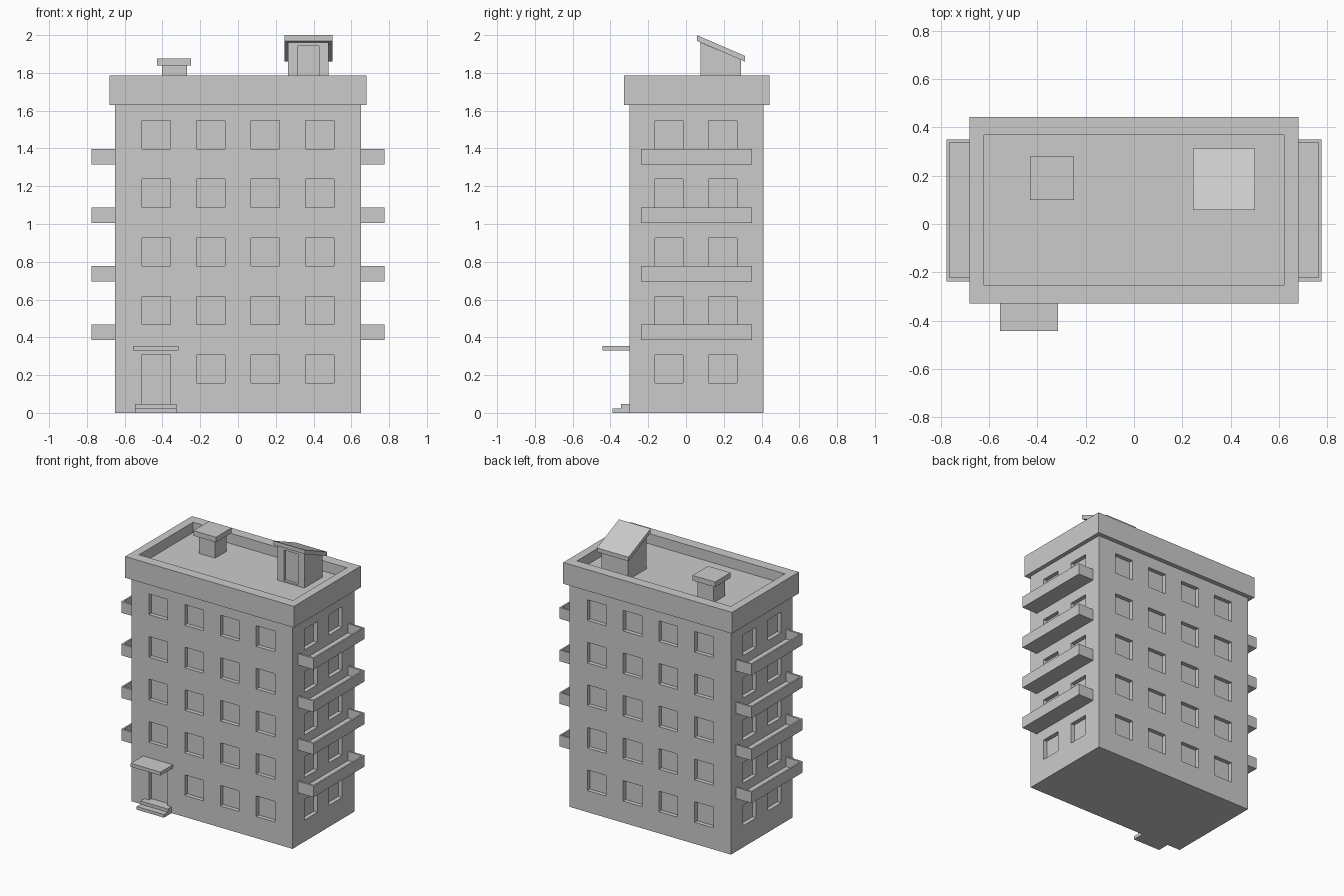
import bpy
import bmesh
from mathutils import Vector

cube = bpy.data.objects.get("Cube")
if cube:
    bpy.data.objects.remove(cube, do_unlink=True)

grey = bpy.data.materials.new("plain_grey")
grey.use_nodes = True
grey.diffuse_color = (0.6, 0.6, 0.6, 1)
grey.node_tree.nodes["Principled BSDF"].inputs["Base Color"].default_value = (0.6, 0.6, 0.6, 1)


def finish(name, bm):
    bmesh.ops.recalc_face_normals(bm, faces=bm.faces)
    mesh = bpy.data.meshes.new(name)
    bm.to_mesh(mesh)
    bm.free()
    mesh.materials.append(grey)
    obj = bpy.data.objects.new(name, mesh)
    bpy.context.collection.objects.link(obj)
    return obj


def boxes(name, ranges):
    """One mesh of boxes, each given as its (x, y, z) ranges."""
    bm = bmesh.new()
    for spans in ranges:
        for v in bmesh.ops.create_cube(bm, size=1)["verts"]:
            v.co = Vector([a + (c + 0.5) * (b - a) for c, (a, b) in zip(v.co, spans)])
    return finish(name, bm)


def side_profile(name, x0, x1, points):
    """Extrude a (y, z) outline from x0 to x1."""
    bm = bmesh.new()
    face = bm.faces.new([bm.verts.new((x0, y, z)) for y, z in points])
    new = bmesh.ops.extrude_face_region(bm, geom=[face])["geom"]
    bmesh.ops.translate(bm, vec=(x1 - x0, 0, 0),
                        verts=[g for g in new if isinstance(g, bmesh.types.BMVert)])
    return finish(name, bm)


def cut(obj, ranges):
    """Subtract boxes from an object and apply the result."""
    cutter = boxes("cutter", ranges)
    cutter.hide_render = True
    mod = obj.modifiers.new("recesses", "BOOLEAN")
    mod.operation = "DIFFERENCE"
    mod.solver = "EXACT"
    mod.object = cutter
    bpy.context.view_layer.objects.active = obj
    bpy.ops.object.modifier_apply(modifier=mod.name)
    bpy.data.objects.remove(cutter, do_unlink=True)


# Main block dimensions
W, FRONT, BACK, EAVES = 0.65, -0.30, 0.41, 1.63
STOREY, SILL, SIZE, DEPTH = 0.31, 0.157, 0.15, 0.03
ROOF, TOP = 1.71, 1.785
door_x = (-0.508, -0.358)

# Walls with recessed windows and entrance
walls = boxes("walls", [((-W, W), (FRONT, BACK), (0, EAVES))])
front_cut = (FRONT - 0.1, FRONT + DEPTH)
back_cut = (BACK - DEPTH, BACK + 0.1)
openings = [(door_x, front_cut, (0.045, 0.31))]
for floor in range(5):
    z = (SILL + floor * STOREY, SILL + floor * STOREY + SIZE)
    for col in range(4):
        xc = (col - 1.5) * 0.288
        x = (xc - SIZE / 2, xc + SIZE / 2)
        openings.append((x, back_cut, z))
        if floor or col:
            openings.append((x, front_cut, z))
    for y0 in (-0.165, 0.12):
        y = (y0, y0 + SIZE)
        openings.append(((W - DEPTH, W + 0.1), y, z))
        openings.append(((-W - 0.1, -W + DEPTH), y, z))
cut(walls, openings)

# Parapet with sunken flat roof
parapet = boxes("parapet_roof", [((-0.68, 0.68), (-0.328, 0.442), (EAVES, TOP))])
cut(parapet, [((-0.62, 0.62), (-0.253, 0.368), (ROOF, TOP + 0.1))])

# Balconies on both sides of the upper storeys
for floor in range(4):
    z = 0.385 + floor * STOREY
    for side, s in (("left", 1), ("right", -1)):
        x = sorted((s * W, s * 0.775))
        inner = sorted((s * (W - 0.05), s * 0.763))
        balcony = boxes(f"balcony_{side}_{floor + 1}", [(x, (-0.237, 0.35), (z, z + 0.082))])
        cut(balcony, [(inner, (-0.222, 0.337), (z + 0.015, z + 0.2))])

# Entrance canopy and steps
boxes("entrance_canopy", [((-0.555, -0.315), (-0.442, FRONT), (0.33, 0.355))])
side_profile("entrance_steps", -0.545, -0.325,
             [(FRONT, 0), (-0.388, 0), (-0.388, 0.023), (-0.344, 0.023), (-0.344, 0.046), (FRONT, 0.046)])

# Chimney
boxes("chimney_shaft", [((-0.402, -0.27), (0.123, 0.255), (ROOF, 1.84))])
boxes("chimney_cap", [((-0.43, -0.248), (0.10, 0.28), (1.84, 1.877))])

# Roof access hut with recessed doorway and sloping roof
hut = side_profile("roof_hut", 0.265, 0.48,
                   [(0.078, ROOF), (0.29, ROOF), (0.29, 1.87), (0.078, 1.96)])
cut(hut, [((0.315, 0.43), (0, 0.098), (ROOF + 0.01, 1.943))])
side_profile("roof_hut_slab", 0.245, 0.50,
             [(0.057, 1.97), (0.312, 1.86), (0.312, 1.89), (0.057, 2.0)])
